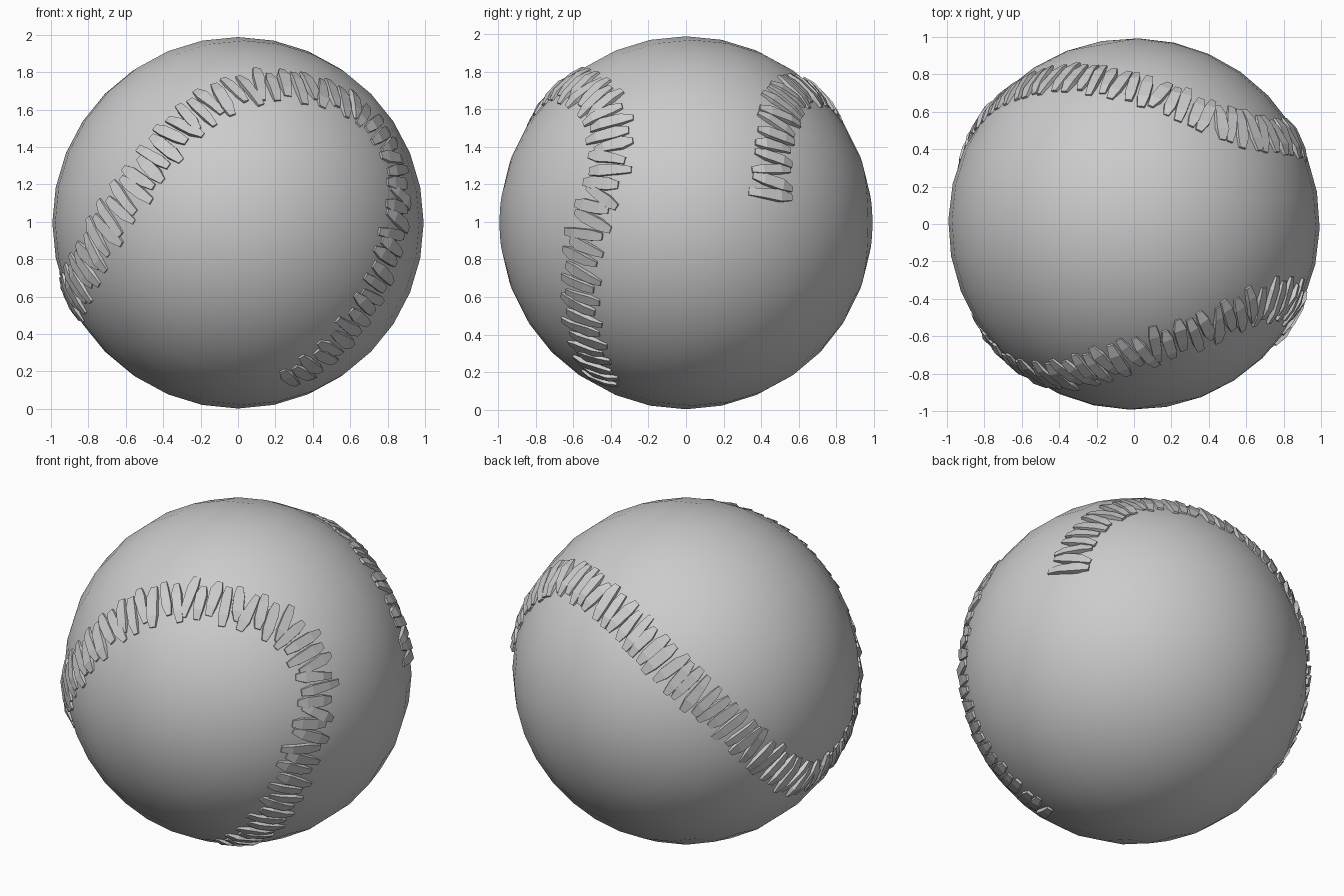
import bpy, bmesh, math, random
from mathutils import Vector, Matrix

random.seed(4)
CENTRE = Vector((0, 0, 0.995))
RADIUS = 0.993

old = bpy.data.objects.get("Cube")
if old:
    bpy.data.objects.remove(old, do_unlink=True)

grey = bpy.data.materials.new("plain grey")
grey.use_nodes = True
colour = (0.6, 0.6, 0.6, 1)
grey.diffuse_color = colour
grey.node_tree.nodes["Principled BSDF"].inputs["Base Color"].default_value = colour


def add_object(name, bm):
    bmesh.ops.recalc_face_normals(bm, faces=bm.faces)
    mesh = bpy.data.meshes.new(name)
    bm.to_mesh(mesh)
    bm.free()
    mesh.materials.append(grey)
    obj = bpy.data.objects.new(name, mesh)
    obj.location = CENTRE
    bpy.context.collection.objects.link(obj)
    return obj


# Ball, with its poles lying near the front and back
bm = bmesh.new()
bmesh.ops.create_uvsphere(bm, u_segments=32, v_segments=16, radius=RADIUS)
turn = Matrix.Rotation(math.radians(10), 4, 'Z') @ Matrix.Rotation(math.radians(90), 4, 'X')
bmesh.ops.transform(bm, matrix=turn, verts=bm.verts)
for f in bm.faces:
    f.smooth = True
add_object("ball", bm)

# Seam path: directions from the ball's centre
knots = [Vector(p).normalized() for p in (
    (.22, -.42, -.87), (.42, -.49, -.74), (.62, -.55, -.53), (.76, -.56, -.28),
    (.83, -.52, -.03), (.85, -.43, .22), (.79, -.4, .43), (.64, -.44, .61),
    (.42, -.54, .71), (.15, -.64, .73), (-.1, -.72, .66), (-.32, -.79, .49),
    (-.51, -.81, .25), (-.69, -.71, 0), (-.81, -.52, -.22), (-.89, -.25, -.38),
    (-.9, .08, -.41), (-.89, .4, -.2), (-.73, .65, .14), (-.52, .76, .36),
    (-.3, .78, .52), (-.1, .75, .63), (.12, .69, .69), (.4, .57, .7),
    (.62, .5, .58), (.79, .46, .36), (.87, .45, .1))]


def seam_curve(points, steps=16):
    ends = [2 * points[0] - points[1]] + points + [2 * points[-1] - points[-2]]
    out = []
    for a, b, c, d in zip(ends, ends[1:], ends[2:], ends[3:]):
        for k in range(steps):
            t = k / steps
            p = 2 * b + (c - a) * t + (2 * a - 5 * b + 4 * c - d) * t**2 + (3 * b - a - 3 * c + d) * t**3
            out.append(p.normalized())
    return out + [points[-1]]


def resample(path, gap):
    out, travelled = [], 0
    for p, q in zip(path, path[1:]):
        travelled += (q - p).length
        if travelled >= gap:
            out.append((q, (q - p).normalized()))
            travelled -= gap
    return out


# One stitch: a tapered bar that bends over the ball across the seam
def add_stitch(bm, normal, along, shift, skew):
    along = Matrix.Rotation(skew, 3, normal) @ along
    across = normal.cross(along).normalized()
    half = random.uniform(.105, .13)
    rings = []
    for s, width, lift in ((-1, .022, .012), (-.45, .037, .026), (.45, .037, .026), (1, .022, .012)):
        width *= random.uniform(.8, 1.15)
        lift *= random.uniform(.75, 1.1)
        mid = normal + across * (s * half + shift)
        ring = []
        for side, height in ((-1, -.04), (1, -.04), (.8, lift), (-.8, lift * .7)):
            spot = (mid + along * side * width).normalized()
            ring.append(bm.verts.new(spot * (RADIUS + height - .004)))
        rings.append(ring)
    for r, q in zip(rings, rings[1:]):
        for i in range(4):
            j = (i + 1) % 4
            bm.faces.new((r[i], r[j], q[j], q[i]))
    bm.faces.new(rings[0])
    bm.faces.new(rings[-1])


bm = bmesh.new()
for i, (normal, along) in enumerate(resample(seam_curve(knots), .072)):
    stagger = .018 if normal.y < 0 else .006
    add_stitch(bm, normal, along, stagger * (-1) ** i, random.uniform(-.22, .22))
add_object("seam_stitches", bm)
